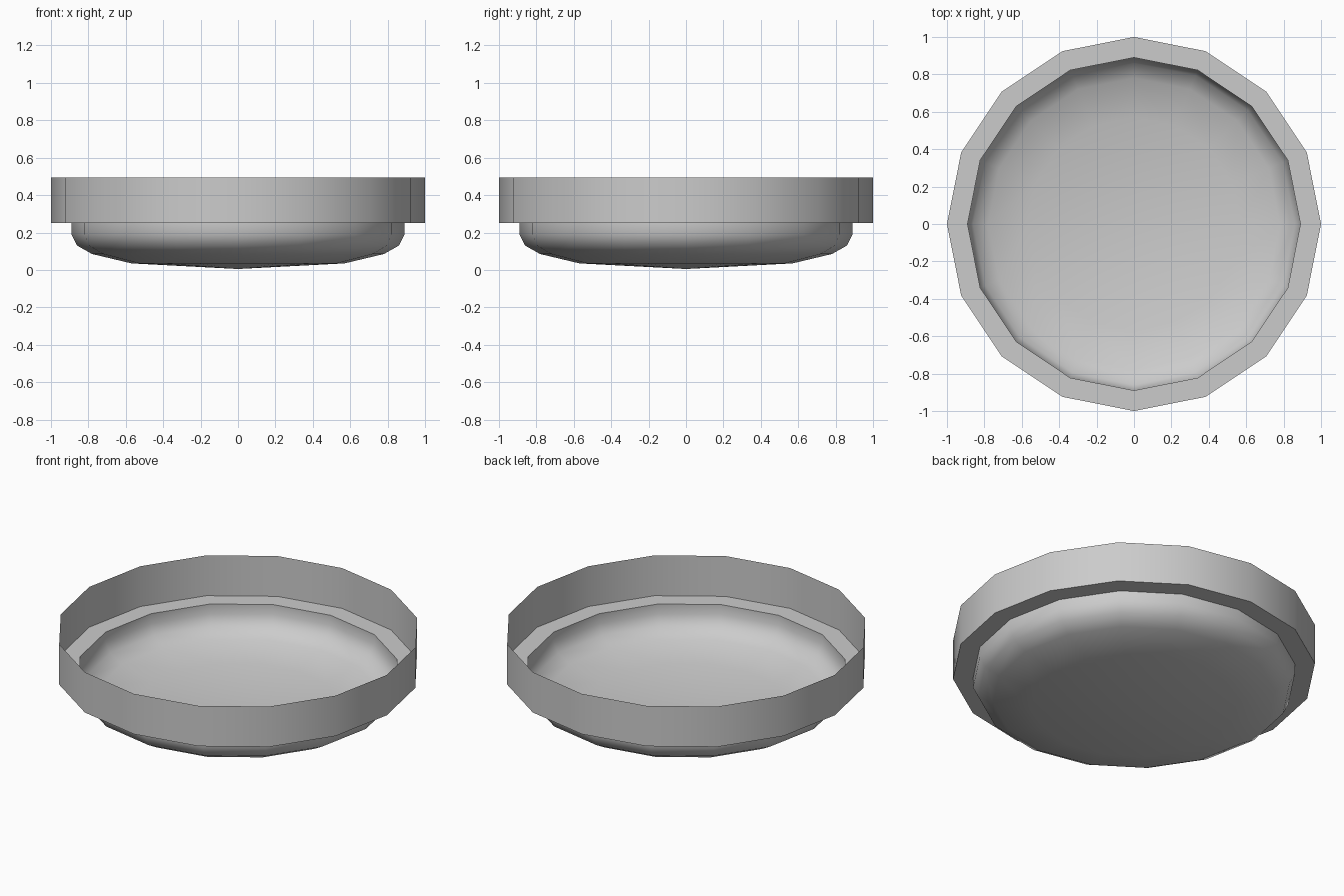
import bpy, bmesh, math

if "Cube" in bpy.data.objects:
    bpy.data.objects.remove(bpy.data.objects["Cube"])

SIDES = 16


def lathe(name, profile):
    """Revolve (radius, z) points around z; radius 0 becomes a single pole."""
    bm = bmesh.new()
    rings = []
    for r, z in profile:
        if r == 0:
            rings.append([bm.verts.new((0, 0, z))] * SIDES)
        else:
            rings.append([bm.verts.new((r * math.cos(math.tau * i / SIDES),
                                        r * math.sin(math.tau * i / SIDES), z))
                          for i in range(SIDES)])
    for a, b in zip(rings, rings[1:]):
        for i in range(SIDES):
            j = (i + 1) % SIDES
            quad = [a[i], a[j], b[j], b[i]]
            bm.faces.new(list(dict.fromkeys(quad)))
    mesh = bpy.data.meshes.new(name)
    bm.to_mesh(mesh)
    bm.free()
    obj = bpy.data.objects.new(name, mesh)
    bpy.context.collection.objects.link(obj)
    bpy.ops.object.select_all(action='DESELECT')
    obj.select_set(True)
    bpy.context.view_layer.objects.active = obj
    bpy.ops.object.shade_smooth_by_angle(angle=math.radians(40))
    return obj


# Shallow rounded bowl, open at the top
lathe("bowl", [(0, 0.005), (0.57, 0.035), (0.78, 0.085), (0.86, 0.13),
               (0.89, 0.19), (0.89, 0.25)])

# Flat ledge and thin upright wall around the bowl
lathe("rim", [(0.89, 0.25), (1.0, 0.25), (1.0, 0.495)])
